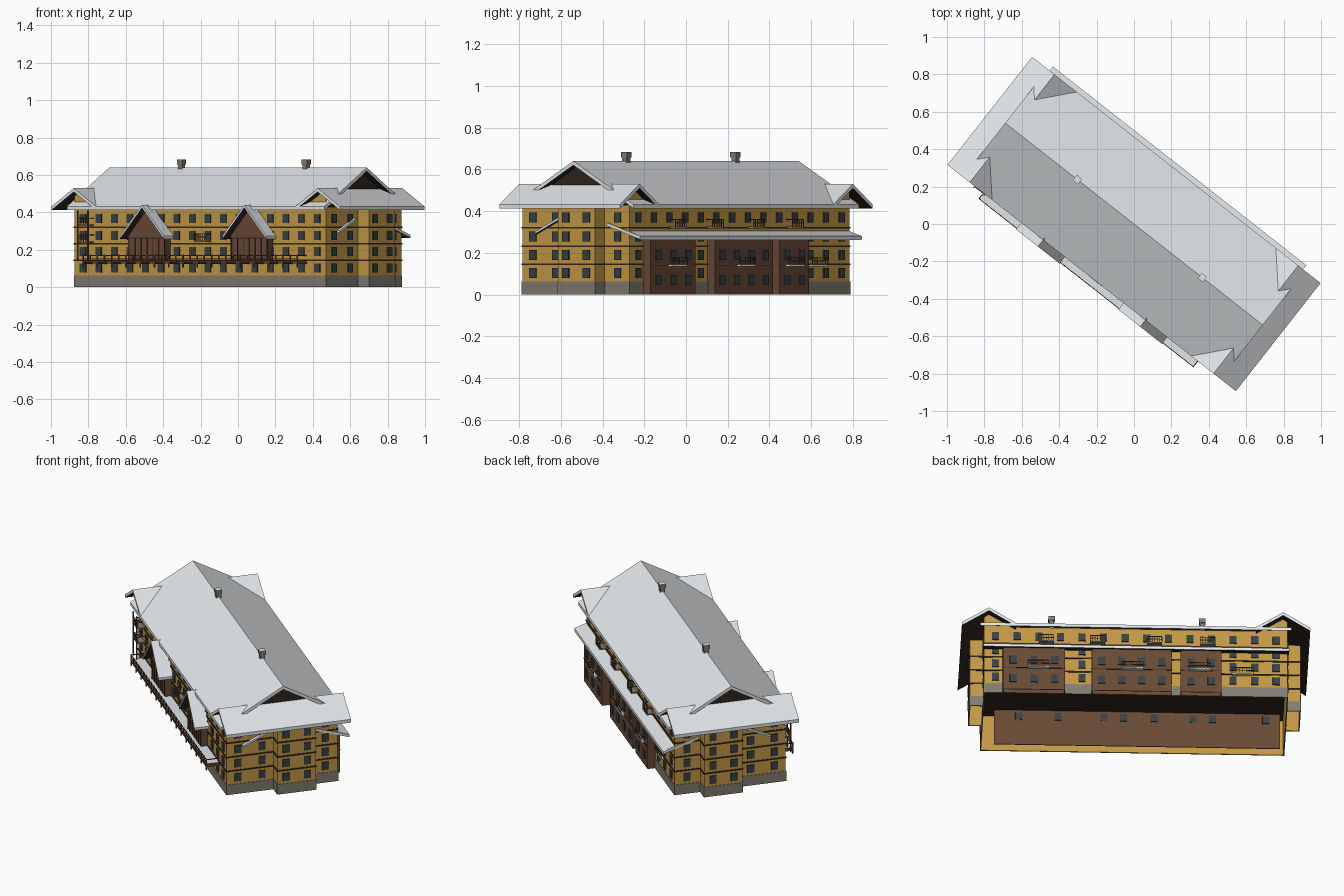
import bpy, bmesh, math
from mathutils import Matrix

if "Cube" in bpy.data.objects:
    bpy.data.objects.remove(bpy.data.objects["Cube"])

# The building is built along x, then turned on its plot
TURN = Matrix.Rotation(math.radians(-38.1), 4, "Z")


def material(name, r, g, b):
    m = bpy.data.materials.new(name)
    m.use_nodes = True
    m.diffuse_color = (r, g, b, 1)
    m.node_tree.nodes["Principled BSDF"].inputs["Base Color"].default_value = (r, g, b, 1)
    return m


ROOF = material("roof_grey", 0.75, 0.78, 0.80)
OCHRE = material("ochre_wall", 0.55, 0.315, 0.06)
BROWN = material("brown_timber", 0.14, 0.068, 0.037)
DARK = material("dark_soffit", 0.03, 0.018, 0.013)
STONE = material("plinth_grey", 0.22, 0.20, 0.17)
GLASS = material("window_slate", 0.04, 0.052, 0.062)


def finish(bm, name, *mats, rule=None):
    bmesh.ops.recalc_face_normals(bm, faces=bm.faces)
    bm.normal_update()
    if rule:
        for f in bm.faces:
            f.material_index = rule(f)
    me = bpy.data.meshes.new(name)
    bm.to_mesh(me)
    bm.free()
    for m in mats:
        me.materials.append(m)
    ob = bpy.data.objects.new(name, me)
    ob.matrix_world = TURN
    bpy.context.collection.objects.link(ob)


def boxes(name, mats, items, rule=None):
    bm = bmesh.new()
    for x0, x1, y0, y1, z0, z1 in items:
        m = Matrix.Translation(((x0 + x1) / 2, (y0 + y1) / 2, (z0 + z1) / 2))
        m = m @ Matrix.Diagonal((abs(x1 - x0), abs(y1 - y0), z1 - z0, 1))
        bmesh.ops.create_cube(bm, size=1, matrix=m)
    finish(bm, name, *mats, rule=rule)


def shell(x0, x1, y0, y1, z0, z1, t=0.004):
    """Four thin walls around a rectangle, open above and below."""
    return [(x0, x1, y0, y0 + t, z0, z1), (x0, x1, y1 - t, y1, z0, z1),
            (x0, x0 + t, y0, y1, z0, z1), (x1 - t, x1, y0, y1, z0, z1)]


def extrude(bm, profile, a, b, axis, centre=0):
    """Sweep a convex (across, z) profile from a to b along an axis."""
    def place(p, t):
        return (t, p[0] + centre, p[1]) if axis == "x" else (p[0] + centre, t, p[1])
    lo = [bm.verts.new(place(p, a)) for p in profile]
    hi = [bm.verts.new(place(p, b)) for p in profile]
    bm.faces.new(lo)
    bm.faces.new(hi[::-1])
    for i in range(len(profile)):
        j = (i + 1) % len(profile)
        bm.faces.new((lo[i], lo[j], hi[j], hi[i]))


def underside(f):
    return 1 if f.normal.z < -0.1 else 0


def gable_roof(name, half, eave, ridge, a, b, axis, centre=0, thick=0.02):
    bm = bmesh.new()
    for s in (-1, 1):
        extrude(bm, [(0, ridge), (s * half, eave), (s * half, eave - thick), (0, ridge - thick)],
                a, b, axis, centre)
    finish(bm, name, ROOF, DARK, rule=underside)


U, V = 0.854, 0.326                # wall half length and half depth
OUT, B0, B1 = 0.93, -0.05, 0.175   # end bay reach and extent
FLOORS = [0.145, 0.232, 0.32]
ROWS = [0.103, 0.19, 0.277, 0.368]


def outline(e, z0, z1):
    """Main walls plus both end bays, grown by e."""
    items = shell(-U - e, U + e, -V - e, V + e, z0, z1)
    for s in (-1, 1):
        far = s * (OUT + e)
        items += [(s * U, far, y - 0.002, y + 0.002, z0, z1) for y in (B0 - e + 0.002, B1 + e - 0.002)]
        items.append((far - s * 0.004, far, B0 - e, B1 + e, z0, z1))
    return items


# Hollow body, plinth, floor bands, and the storey seen through the open base
boxes("walls", [OCHRE], outline(0, 0, 0.428))
boxes("plinth", [STONE], outline(0.003, 0, 0.062))
boxes("floor_bands", [DARK], [b for z in FLOORS for b in outline(0.004, z - 0.004, z + 0.004)])
boxes("inner_ceiling", [DARK], [(-U + 0.005, U - 0.005, -V + 0.005, V - 0.005, 0.222, 0.228)])
boxes("inner_wall", [BROWN], [(-0.83, 0.78, -0.255, -0.25, 0, 0.222)])

# Windows on all four sides
W, H, T = 0.02, 0.024, 0.006
panes = []
for z in ROWS:
    for i in range(16):
        x = -0.795 + 0.106 * i
        panes.append((x - W, x + W, -V - T, -V, z - H, z + H))
    for i in range(14):
        x = -0.79 + 0.1215 * i
        panes.append((x - W, x + W, V, V + T, z - H, z + H))
    for s in (-1, 1):
        for y, u in ((-0.26, U), (-0.12, U), (0.0, OUT), (0.125, OUT), (0.255, U)):
            panes.append((s * u, s * (u + T), y - W, y + W, z - H, z + H))
boxes("windows", [GLASS], panes)
boxes("inner_windows", [GLASS], [(x - W, x + W, -0.25, -0.246, 0.16, 0.205) for x in
                                 (0.64, 0.42, 0.16, 0.05, -0.12, -0.34, -0.45, -0.75)])

# Main roof with dark attic gables, and a cross roof at each end
gable_roof("main_roof", 0.367, 0.432, 0.64, -0.875, 0.875, "x")
for s, side in ((-1, "right"), (1, "left")):
    bm = bmesh.new()
    extrude(bm, [(-0.325, 0.432), (0.325, 0.432), (0, 0.618)], s * 0.83, s * 0.835, "x")
    finish(bm, side + "_attic_wall", DARK)
    gable_roof(side + "_end_roof", 0.152, 0.432, 0.53, -0.367, 0.367, "y", s * 0.828)
    bm = bmesh.new()
    for t in (-1, 1):
        extrude(bm, [(-s * 0.13, 0.425), (s * 0.026, 0.425), (s * 0.026, 0.488), (0, 0.508)],
                t * V, t * (V - 0.005), "y", s * 0.828)
    finish(bm, side + "_end_gable", OCHRE)

# Chimneys
STACKS = (-0.384, 0.464)
boxes("chimneys", [STONE], [(x - 0.014, x + 0.014, -0.014, 0.014, 0.6, 0.66) for x in STACKS])
boxes("chimney_caps", [ROOF, STONE],
      [(x - 0.018, x + 0.018, -0.018, 0.018, 0.657, 0.682) for x in STACKS],
      rule=lambda f: 0 if f.normal.z > 0.5 else 1)

# Rear lean-to roof and end canopies
bm = bmesh.new()
extrude(bm, [(V - 0.004, 0.305), (0.395, 0.28), (0.395, 0.262), (V - 0.004, 0.285)], -U, U, "x")
for s in (-1, 1):
    extrude(bm, [(0.19, 0.345), (0.395, 0.28), (0.395, 0.264), (0.19, 0.331)],
            s * (U - 0.004), s * (U + 0.007), "x")
    extrude(bm, [(-0.09, 0.37), (-0.235, 0.302), (-0.235, 0.29), (-0.09, 0.358)],
            s * (U - 0.004), s * (U + 0.02), "x")
finish(bm, "lean_to_roof", ROOF, DARK, rule=underside)

# Rear timber bays under the lean-to
BAYS = [(0.40, 0.75), (-0.20, 0.25), (-0.48, -0.25)]
BAY_Y = 0.372
E = 0.003
boxes("rear_bays", [BROWN], [w for a, b in BAYS for w in shell(a, b, V, BAY_Y, 0, 0.275)])
bay_panes = []
for a, b in BAYS:
    n = round((b - a) / 0.11)
    for i in range(n):
        x = a + (i + 0.5) * (b - a) / n
        for z in (0.07, 0.19):
            bay_panes.append((x - W, x + W, BAY_Y, BAY_Y + T, z - H, z + H))
boxes("bay_windows", [GLASS], bay_panes)
boxes("bay_bands", [DARK], [(a - E, b + E, BAY_Y, BAY_Y + E, 0.138, 0.141) for a, b in BAYS])


# Balconies: floor slab, posts and rails; s is the facing direction
def balcony(name, x, y, z, s, half=0.042, depth=0.04, floor=STONE):
    far = y + s * depth
    boxes(name + "_floor", [floor], [(x - half, x + half, y, far, z - 0.008, z)])
    rails = [(x - half, x + half, far - s * 0.003, far, z + h, z + h + 0.004) for h in (0.016, 0.034)]
    for k in range(7):
        px = x - half + k * half / 3
        rails.append((px - 0.0015, px + 0.0015, far - s * 0.003, far, z, z + 0.036))
    for e in (-1, 1):
        px = x + e * half
        rails.append((px - 0.0015, px + 0.0015, y, far, z + 0.032, z + 0.036))
    boxes(name + "_rail", [BROWN], rails)


for x in (0.505, 0.216, -0.104, -0.404):
    balcony("rear_upper_balcony", x, V, 0.325, 1)
for x, y in ((0.55, BAY_Y), (0.02, BAY_Y), (-0.36, BAY_Y), (-0.6, V)):
    balcony("rear_lower_balcony", x, y, 0.143, 1, 0.06, 0.022, ROOF)
balcony("front_middle_balcony", 0.03, -V, 0.25, -1, 0.042, 0.042)

# Stacked balconies with tall posts at the front corner
for z in (0.245, 0.335):
    balcony("front_corner_balcony", -0.76, -V, z, -1, 0.035, 0.045)
boxes("corner_posts", [BROWN], [(x - 0.003, x + 0.003, -0.378, -0.372, 0.145, 0.41)
                                for x in (-0.795, -0.725)])

# Long front gallery
G0, G1, GY = -0.735, 0.72, -0.405
boxes("gallery_deck", [ROOF, BROWN], [(G0, G1, GY, -V, 0.136, 0.144)],
      rule=lambda f: 0 if f.normal.z > 0.5 else 1)
fence = [(G0, G1, GY - 0.002, GY + 0.002, z, z + 0.004) for z in (0.128, 0.153, 0.168)]
for x in (G0, G1):
    fence.append((x - 0.002, x + 0.002, GY, -V, 0.167, 0.172))
for i in range(31):
    x = G0 + i * (G1 - G0) / 30
    low = 0.105 if i % 2 == 0 else 0.135
    fence.append((x - 0.003, x + 0.003, GY - 0.003, GY + 0.003, low, 0.175))
    if i % 2 == 0:
        fence.append((x - 0.003, x + 0.003, GY, -V, 0.124, 0.136))
boxes("gallery_fence", [BROWN], fence)

# Two steep timber gables above the gallery
LY = -0.367
for x, side in ((-0.33, "right"), (0.365, "left")):
    gable_roof(side + "_loggia_roof", 0.148, 0.275, 0.44, -0.412, -0.3, "y", x, 0.016)
    bm = bmesh.new()
    extrude(bm, [(-0.128, 0.145), (0.128, 0.145), (0.128, 0.275), (0, 0.418), (-0.128, 0.275)],
            LY, -V + 0.002, "y", x)
    finish(bm, side + "_loggia_wall", BROWN)
    posts = [(x + k * 0.04 - 0.0015, x + k * 0.04 + 0.0015, LY - 0.003, LY, 0.145, 0.26)
             for k in range(-3, 4)]
    boxes(side + "_loggia_trim", [DARK], posts + [(x - 0.128, x + 0.128, LY - 0.003, LY, 0.26, 0.265)])
